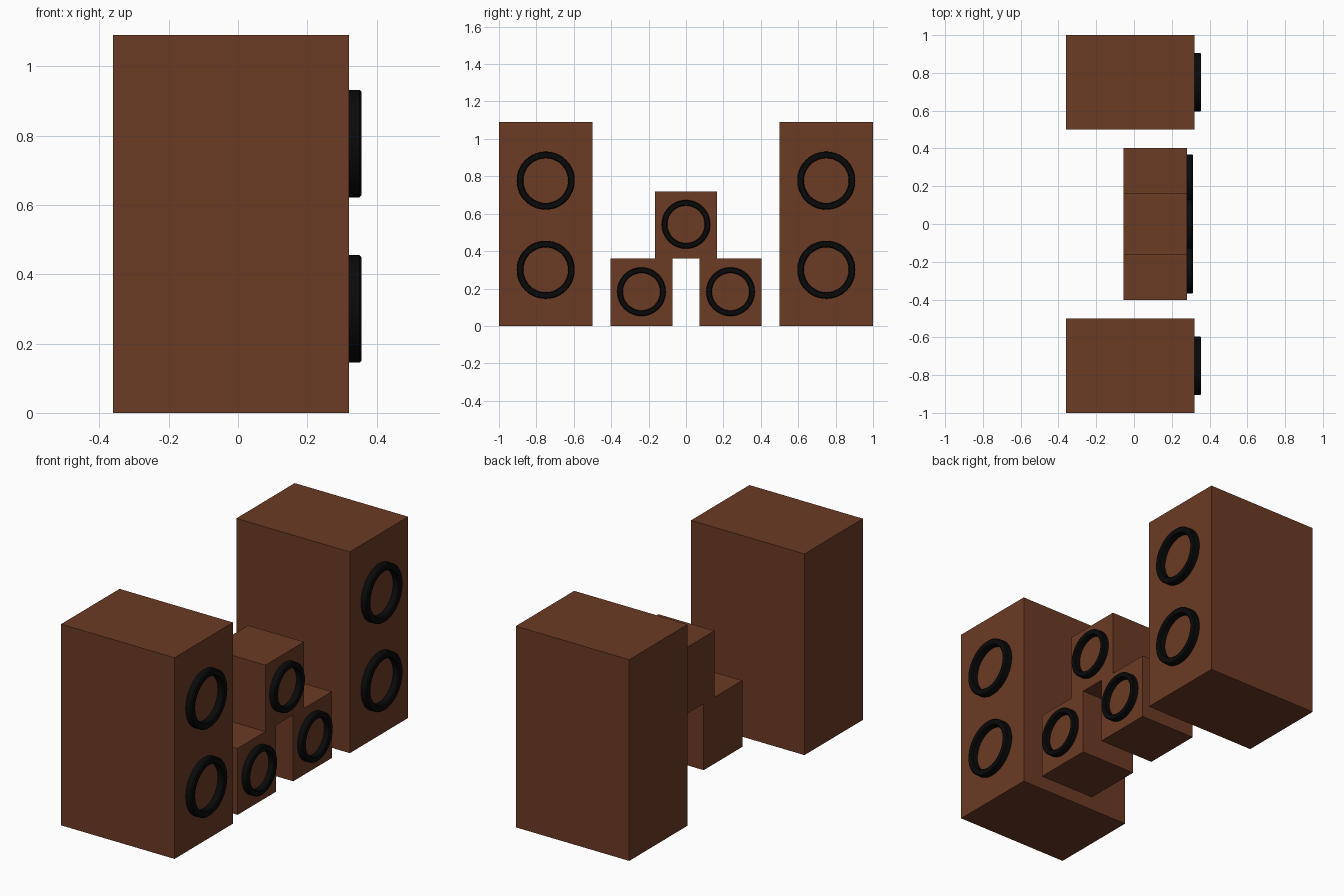
import bpy, bmesh, math
from mathutils import Matrix

if "Cube" in bpy.data.objects:
    bpy.data.objects.remove(bpy.data.objects["Cube"], do_unlink=True)


def make_material(name, color):
    mat = bpy.data.materials.new(name)
    mat.use_nodes = True
    mat.diffuse_color = color
    mat.node_tree.nodes["Principled BSDF"].inputs["Base Color"].default_value = color
    return mat


wood = make_material("brown wood", (0.15, 0.043, 0.018, 1))
rubber = make_material("black rubber", (0.003, 0.003, 0.003, 1))


def add_object(name, bm, mat):
    bmesh.ops.recalc_face_normals(bm, faces=bm.faces)
    mesh = bpy.data.meshes.new(name)
    bm.to_mesh(mesh)
    bm.free()
    mesh.materials.append(mat)
    obj = bpy.data.objects.new(name, mesh)
    bpy.context.collection.objects.link(obj)
    return obj


def cabinet(name, back, front, y, width, bottom, height):
    bm = bmesh.new()
    place = Matrix.Translation(((back + front) / 2, y, bottom + height / 2))
    size = Matrix.Diagonal((front - back, width, height, 1))
    bmesh.ops.create_cube(bm, size=1, matrix=place @ size)
    add_object(name, bm, wood)


def cone_ring(name, x, y, z, outer, inner, depth, segments=48):
    # Ring profile with softened front edges, swept around the x axis
    soft = depth * 0.14
    profile = [(0, inner), (depth - soft, inner), (depth, inner + soft),
               (depth, outer - soft), (depth - soft, outer), (0, outer)]
    bm = bmesh.new()
    loops = []
    for i in range(segments):
        a = math.tau * i / segments
        loops.append([bm.verts.new((x + d, y + r * math.cos(a), z + r * math.sin(a)))
                      for d, r in profile])
    n = len(profile)
    for i, loop in enumerate(loops):
        after = loops[(i + 1) % segments]
        for j in range(n):
            k = (j + 1) % n
            bm.faces.new((loop[j], loop[k], after[k], after[j]))
    obj = add_object(name, bm, rubber)
    bpy.ops.object.select_all(action="DESELECT")
    obj.select_set(True)
    bpy.context.view_layer.objects.active = obj
    bpy.ops.object.shade_smooth_by_angle(angle=math.radians(30))


# Tall speakers and lower small speakers, on both sides
for side, s in (("right", -1), ("left", 1)):
    cabinet(f"tall_cabinet_{side}", -0.36, 0.32, s * 0.75, 0.5, 0, 1.09)
    for level, z in (("lower", 0.30), ("upper", 0.777)):
        cone_ring(f"tall_{level}_ring_{side}", 0.32, s * 0.75, z, 0.155, 0.12, 0.036)
    cabinet(f"small_cabinet_{side}", -0.055, 0.28, s * 0.238, 0.33, 0, 0.36)
    cone_ring(f"small_ring_{side}", 0.28, s * 0.238, 0.183, 0.13, 0.1, 0.033)

# Small speaker resting on the lower pair
cabinet("top_cabinet", -0.055, 0.28, 0, 0.33, 0.36, 0.36)
cone_ring("top_ring", 0.28, 0, 0.543, 0.13, 0.1, 0.033)
